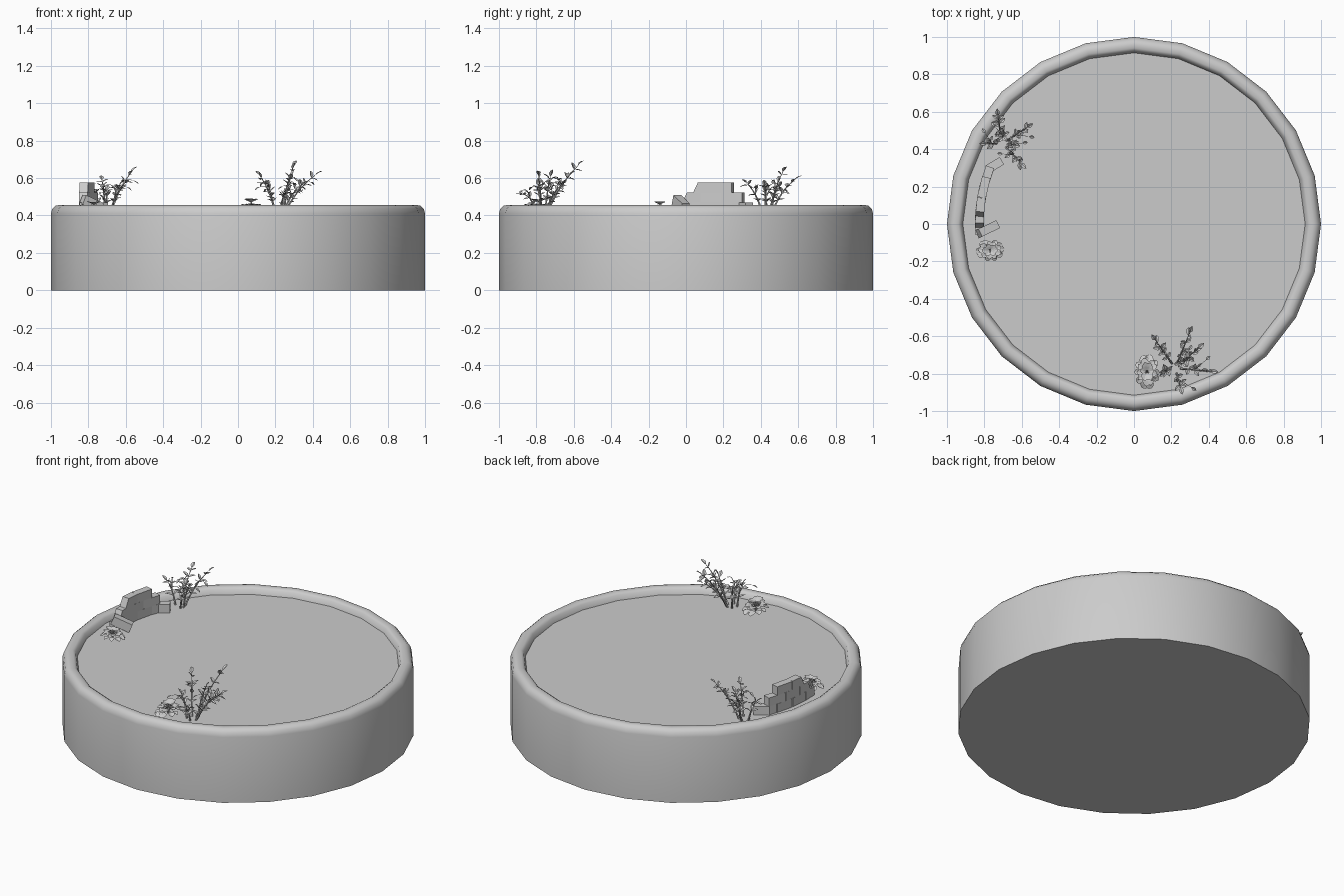
import bpy, bmesh, math, random
from mathutils import Vector, Matrix

if "Cube" in bpy.data.objects:
    bpy.data.objects.remove(bpy.data.objects["Cube"])

random.seed(4)
FLOOR = 0.415
UP = Vector((0, 0, 1))


def finish(name, bm, smooth=False):
    me = bpy.data.meshes.new(name)
    bmesh.ops.recalc_face_normals(bm, faces=bm.faces)
    bm.to_mesh(me)
    bm.free()
    ob = bpy.data.objects.new(name, me)
    bpy.context.collection.objects.link(ob)
    if smooth:
        bpy.ops.object.select_all(action='DESELECT')
        ob.select_set(True)
        bpy.context.view_layer.objects.active = ob
        bpy.ops.object.shade_smooth_by_angle(angle=math.radians(38))
    return ob


def bridge(bm, rings):
    for a, b in zip(rings, rings[1:]):
        n = len(a)
        for i in range(n):
            bm.faces.new((a[i], a[(i + 1) % n], b[(i + 1) % n], b[i]))


# round base with raised rim and sunken floor: 24-sided lathe
bm = bmesh.new()
profile = [(1, 0), (1, 0.41), (0.993, 0.436), (0.975, 0.452), (0.96, 0.455),
           (0.94, 0.455), (0.925, 0.445), (0.915, FLOOR)]
rings = []
for r, z in profile:
    rings.append([bm.verts.new((r * math.cos(i * math.tau / 24),
                                r * math.sin(i * math.tau / 24), z)) for i in range(24)])
bridge(bm, rings)
bm.faces.new(rings[0])
bm.faces.new(rings[-1])
finish("round_base", bm, True)


# ruined brick wall
def brick(bm, centre, length, yaw, tilt=0, height=0.0535, cut=0):
    # cut pulls in the upper edge of the broken end
    mat = Matrix.Translation(centre) @ Matrix.Rotation(yaw, 4, 'Z') @ Matrix.Rotation(tilt, 4, 'Y')
    for v in bmesh.ops.create_cube(bm, size=1)["verts"]:
        x, y, z = v.co
        if cut and x < 0 and z > 0:
            x += cut / length
        v.co = mat @ Vector((x * length, y * 0.046, z * height))


bm = bmesh.new()
R = 0.826
rows = [(-0.06, 0.03, 0.14, 0.25, 0.305), (-0.02, 0.08, 0.19, 0.305), (0.04, 0.14, 0.25)]
for row, ys in enumerate(rows):
    for k, (y0, y1) in enumerate(zip(ys, ys[1:])):
        a0, a1 = math.asin(y0 / R), math.asin(y1 / R)
        mid = (a0 + a1) / 2
        c = Vector((-R * math.cos(mid), R * math.sin(mid), FLOOR + 0.027 + row * 0.0535))
        brick(bm, c, (a1 - a0) * R - 0.001, math.pi / 2 - mid,
              cut=0.025 if k == 0 and row else 0)
brick(bm, Vector((-0.745, 0.315, FLOOR + 0.027)), 0.09, 0.55)
brick(bm, Vector((-0.783, -0.028, 0.462)), 0.115, 0.45, tilt=0.4)
finish("brick_wall", bm)


# plants
def leaf(bm, p, direction, size, width=0.55):
    d = direction.normalized()
    side = d.cross(UP)
    if side.length < 0.1:
        side = Vector((1, 0, 0))
    side.normalize()
    n = side.cross(d)
    pts = [(0, 0, 0), (0.4, 0.5, 0.1), (0.75, 0.36, 0.04), (1, 0, -0.1),
           (0.75, -0.36, 0.04), (0.4, -0.5, 0.1), (0.5, 0, 0)]
    v = [bm.verts.new(p + size * (d * a + side * b * width + n * c)) for a, b, c in pts]
    for f in ((0, 1, 6), (1, 2, 3, 6), (3, 4, 5, 6), (0, 6, 5)):
        bm.faces.new([v[i] for i in f])


def stem(bm, base, tip, leaves=6, radius=0.006, size=0.046):
    ctrl = base + (tip - base) * 0.4 + UP * 0.05

    def at(t):
        return base * (1 - t) ** 2 + ctrl * 2 * t * (1 - t) + tip * t * t
    rings = []
    for i in range(7):
        t = i / 6
        r = radius * (1 - 0.7 * t)
        d = (at(t + 0.01) - at(t - 0.01)).normalized()
        u = d.orthogonal().normalized()
        w = d.cross(u)
        rings.append([bm.verts.new(at(t) + r * (u * math.cos(k * math.tau / 5)
                      + w * math.sin(k * math.tau / 5))) for k in range(5)])
    bridge(bm, rings)
    bm.faces.new(rings[0])
    bm.faces.new(rings[-1])
    if not leaves:
        return
    for i in range(leaves):
        t = 0.3 + 0.6 * i / max(leaves - 1, 1)
        d = (at(t + 0.01) - at(t - 0.01)).normalized()
        u = Matrix.Rotation(i * 1.3, 3, d) @ d.orthogonal().normalized()
        for s in (-1, 1):
            leaf(bm, at(t), d * 0.7 + u * s, size * random.uniform(0.75, 1.05))
    leaf(bm, at(1), tip - ctrl, size)


def plant(name, base, tips):
    bm = bmesh.new()
    for tip in tips:
        tip = Vector(tip)
        a = math.atan2(tip.y - base[1], tip.x - base[0])
        b = Vector((base[0] + 0.03 * math.cos(a), base[1] + 0.03 * math.sin(a), FLOOR))
        tip = tip + (b - tip) * 0.15          # leave room for the end leaf
        stem(bm, b, tip, 4 if tip.z > 0.55 else 3)
        # short side twig
        twig = b + (tip - b) * 0.45 + UP * 0.025
        off = Vector((random.uniform(-0.07, 0.07), random.uniform(-0.07, 0.07), 0.05))
        stem(bm, twig, twig + off, 1, 0.003, 0.036)
    finish(name, bm)


plant("front_plant", (0.22, -0.77),
      [(0.31, -0.55, 0.71), (0.10, -0.60, 0.65), (0.44, -0.79, 0.65),
       (0.36, -0.65, 0.59), (0.25, -0.88, 0.53), (0.16, -0.79, 0.58), (0.29, -0.72, 0.64)])
plant("side_plant", (-0.705, 0.43),
      [(-0.73, 0.60, 0.62), (-0.55, 0.53, 0.67), (-0.59, 0.31, 0.60),
       (-0.80, 0.43, 0.57), (-0.63, 0.42, 0.58), (-0.70, 0.48, 0.55)])


# low leafy rosettes: overlapping broad leaves on short stalks
def rosette(name, x, y, rx, ry, top):
    bm = bmesh.new()
    root = Vector((x, y, FLOOR))
    for ring, (n, rise) in enumerate(((10, -0.3), (9, 0.1), (6, 0.5))):
        for i in range(n):
            a = (i + 0.5 * ring + random.uniform(-0.25, 0.25)) * math.tau / n
            out = Vector((math.cos(a) * rx, math.sin(a) * ry, 0))
            p = root + out * (0.5 - 0.22 * ring)
            p.z += (top - FLOOR) * (0.35 + 0.2 * ring)
            stem(bm, root, p, 0, 0.003)
            leaf(bm, p, out.normalized() + UP * rise, out.length * 0.55, 0.95)
    finish(name, bm)


rosette("front_rosette", 0.07, -0.79, 0.068, 0.095, 0.49)
rosette("side_rosette", -0.77, -0.14, 0.078, 0.06, 0.475)
